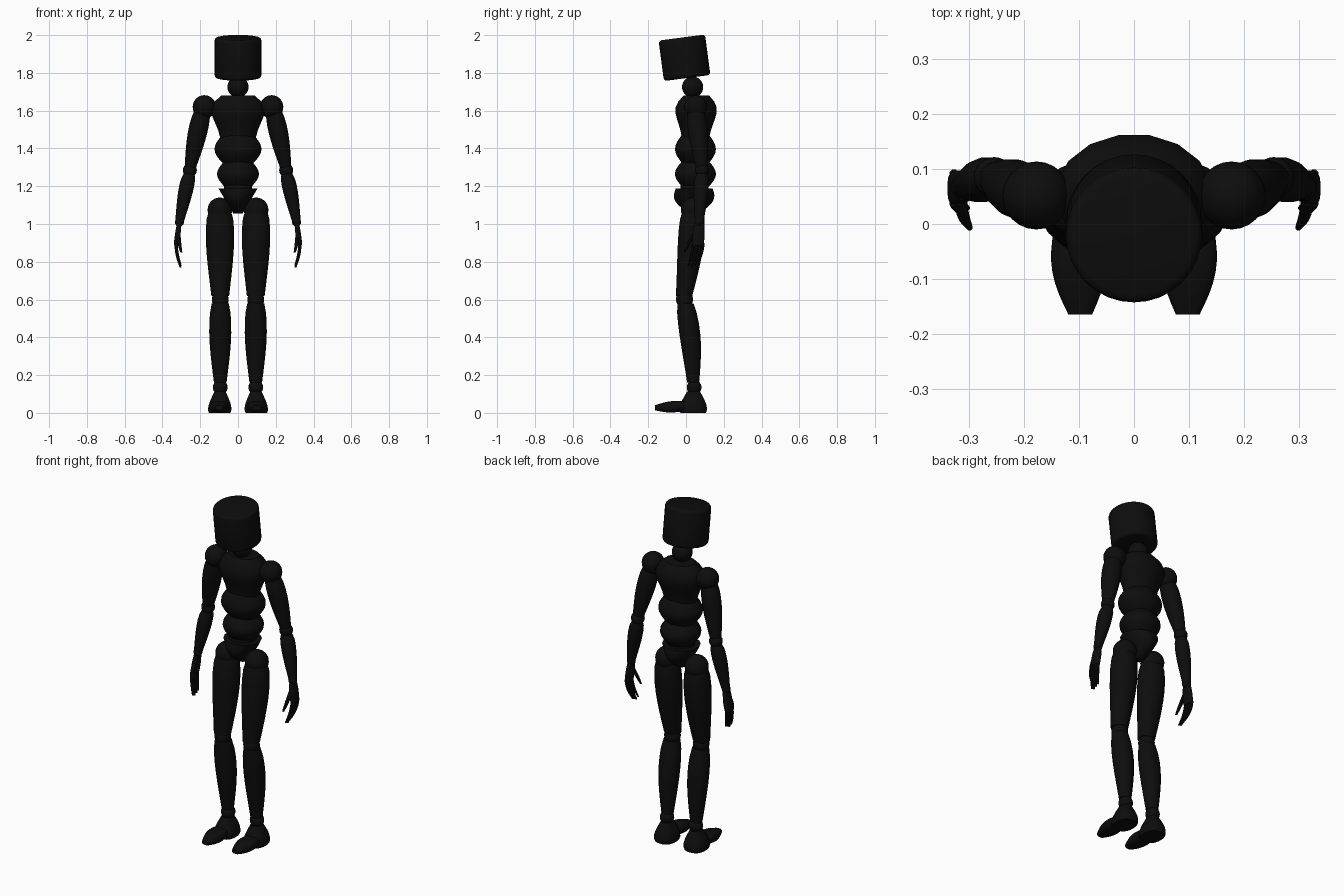
import bpy, bmesh, math
from mathutils import Vector, Matrix

cube = bpy.data.objects.get("Cube")
if cube:
    bpy.data.objects.remove(cube, do_unlink=True)

shade = .004
black = bpy.data.materials.new("matte_black")
black.use_nodes = True
black.diffuse_color = (shade, shade, shade, 1)
black.node_tree.nodes["Principled BSDF"].inputs["Base Color"].default_value = (shade, shade, shade, 1)


def finish(name, bm):
    bmesh.ops.recalc_face_normals(bm, faces=bm.faces)
    mesh = bpy.data.meshes.new(name)
    bm.to_mesh(mesh)
    bm.free()
    mesh.materials.append(black)
    part = bpy.data.objects.new(name, mesh)
    bpy.context.collection.objects.link(part)
    bpy.ops.object.select_all(action="DESELECT")
    part.select_set(True)
    bpy.context.view_layer.objects.active = part
    bpy.ops.object.shade_smooth_by_angle(angle=math.radians(40))


def ball(name, centre, radius):
    bm = bmesh.new()
    bmesh.ops.create_uvsphere(bm, u_segments=24, v_segments=14, radius=radius,
                              matrix=Matrix.Translation(centre))
    finish(name, bm)


def swell(name, start, end, first, last, bulge, early=1, flat=1, deepen=0,
          bow=(0, 0, 0), power=1, side=1, sides=16, steps=8):
    """Loft of ellipses whose radius swells between two ends.

    early moves the widest ring, flat scales the depth, deepen swells the depth
    alone, bow bends the path and power squares off the cross-section."""
    bm = bmesh.new()
    start, end, bow = Vector(start), Vector(end), Vector(bow)
    span = end - start
    lies_along_y = abs(span.y) > abs(span.z)
    loops = []
    for step in range(steps + 1):
        t = step / steps
        wave = math.sin(math.pi * t ** early)
        width = first + (last - first) * t + bulge * wave
        depth = width * flat + deepen * wave
        centre = start + span * t + bow * math.sin(math.pi * t)
        loop = []
        for i in range(sides):
            angle = math.tau * (i + .5) / sides
            c, s = math.cos(angle), math.sin(angle)
            u = width * math.copysign(abs(c) ** power, c)
            v = depth * math.copysign(abs(s) ** power, s)
            point = centre + Vector((u, 0, v) if lies_along_y else (u, v, 0))
            point.x *= side
            loop.append(bm.verts.new(point))
        loops.append(loop)
    for lower, upper in zip(loops, loops[1:]):
        for i in range(sides):
            bm.faces.new((lower[i - 1], lower[i], upper[i], upper[i - 1]))
    bm.faces.new(loops[0])
    bm.faces.new(loops[-1])
    finish(name, bm)


# Head: drum tipped forward with a softened rim
bm = bmesh.new()
bmesh.ops.create_cone(bm, cap_ends=True, segments=32, radius1=.124, radius2=.124, depth=.216)
rim = [edge for edge in bm.edges if len({vert.co.z > 0 for vert in edge.verts}) == 1]
bmesh.ops.bevel(bm, geom=rim, offset=.016, segments=3, profile=.5, affect="EDGES")
bm.transform(Matrix.Translation((0, -.008, 1.88)) @ Matrix.Rotation(math.radians(7.5), 4, "X"))
finish("head", bm)
ball("neck_joint", (0, .035, 1.725), .056)

# Torso
swell("chest", (0, .05, 1.43), (0, .055, 1.68), first=.095, last=.09, bulge=.054,
      early=1.9, flat=.77)
swell("upper_abdomen", (0, .05, 1.32), (0, .05, 1.47), first=.08, last=.085, bulge=.043,
      flat=.87, sides=24)
swell("lower_abdomen", (0, .05, 1.2), (0, .05, 1.33), first=.075, last=.075, bulge=.037,
      flat=.98, sides=24)
swell("waist", (0, .045, 1.24), (0, .045, 1.17), first=.075, last=.075, bulge=0, steps=1)
swell("pelvis", (0, .043, 1.187), (0, .043, 1.055), first=.105, last=.025, bulge=0,
      flat=.95, deepen=.04)

for label, side in (("left", 1), ("right", -1)):
    # Arm
    ball(label + "_shoulder_joint", (side * .178, .052, 1.62), .062)
    swell(label + "_upper_arm", (.19, .052, 1.6), (.252, .083, 1.3), first=.042, last=.031,
          bulge=.015, early=.75, side=side)
    ball(label + "_elbow_joint", (side * .255, .085, 1.285), .037)
    swell(label + "_forearm", (.258, .085, 1.27), (.31, .07, 1.01), first=.028, last=.023,
          bulge=.014, early=.6, side=side)
    ball(label + "_wrist_joint", (side * .31, .068, 1.01), .024)

    # Hand with curled fingers and thumb
    swell(label + "_palm", (.312, .068, 1), (.326, .065, .89), first=.012, last=.014,
          bulge=.002, flat=2.1, power=.6, side=side)
    for i, finger in enumerate(("index", "middle", "ring", "little")):
        y = .04 + i * .017
        tip = .77 + .008 * abs(i - 1)
        swell(f"{label}_{finger}_finger", (.328, y, .9), (.304, y - .028, tip),
              first=.009, last=.005, bulge=.002, bow=(.006, .004, 0), side=side, sides=8)
    swell(label + "_thumb", (.316, .045, .955), (.3, -.006, .85), first=.012, last=.006,
          bulge=.002, bow=(.003, -.004, 0), side=side, sides=8)

    # Leg
    ball(label + "_hip_joint", (side * .096, .038, 1.075), .065)
    swell(label + "_thigh", (.096, .036, 1.085), (.094, -.01, .62), first=.055, last=.048,
          bulge=.024, early=.65, flat=.92, bow=(0, .008, 0), side=side)
    ball(label + "_knee_joint", (side * .094, -.008, .6), .045)
    swell(label + "_shin", (.094, -.003, .58), (.094, .038, .16), first=.046, last=.034,
          bulge=.018, early=.75, flat=.95, bow=(0, .008, 0), side=side)
    ball(label + "_ankle_joint", (side * .094, .043, .135), .039)

    # Foot: domed heel block and tapering toe piece
    swell(label + "_heel", (.097, .038, 0), (.095, .04, .112), first=.058, last=.03,
          bulge=.012, early=.7, flat=1.18, power=.8, side=side)
    swell(label + "_toe", (.102, -.01, .036), (.098, -.165, .027), first=.045, last=.022,
          bulge=.016, flat=.6, power=.7, side=side)
